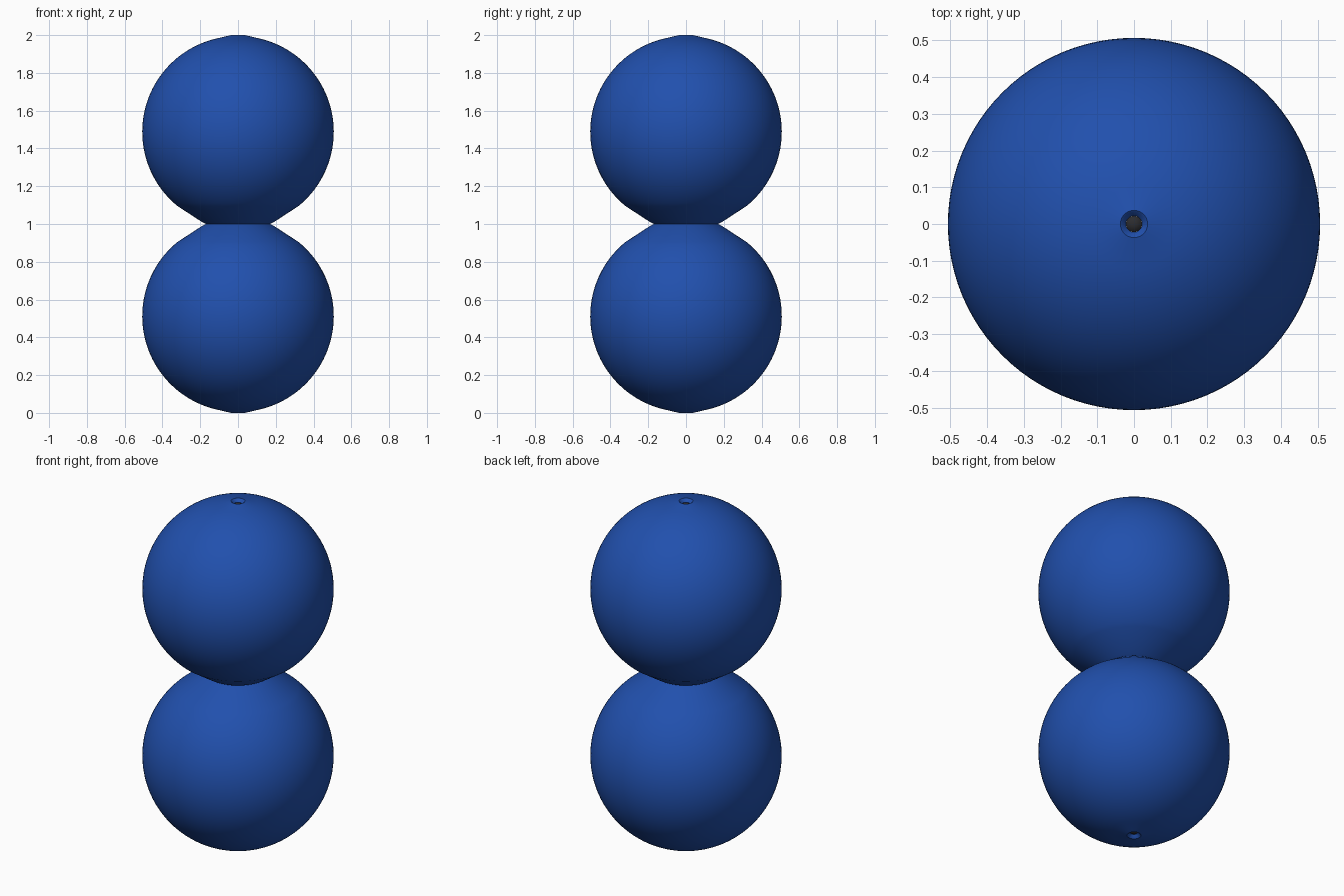
import bpy, bmesh
from math import sin, cos, asin, pi, radians

cube = bpy.data.objects.get("Cube")
if cube:
    bpy.data.objects.remove(cube, do_unlink=True)

RADIUS = 0.507
CENTRE = 0.488      # ball centre measured from the waist
WAIST = 1.0


def make_material(name, colour):
    mat = bpy.data.materials.new(name)
    mat.use_nodes = True
    mat.diffuse_color = colour
    mat.node_tree.nodes["Principled BSDF"].inputs["Base Color"].default_value = colour
    return mat


def lathe(name, profile, side, mat, steps=96):
    """Spin an (r, height) profile about z; side = 1 is up, -1 is mirrored down."""
    bm = bmesh.new()
    verts = [bm.verts.new((r, 0, WAIST + side * h)) for r, h in profile]
    edges = [bm.edges.new(pair) for pair in zip(verts, verts[1:])]
    bmesh.ops.spin(bm, geom=verts + edges, cent=(0, 0, 0), axis=(0, 0, 1),
                   angle=2 * pi, steps=steps)
    bmesh.ops.remove_doubles(bm, verts=bm.verts, dist=0.0001)
    bmesh.ops.recalc_face_normals(bm, faces=bm.faces)
    # Make sure open shells face outwards
    if sum(f.normal.dot(f.calc_center_median() - centre_of(side)) for f in bm.faces) < 0:
        bmesh.ops.reverse_faces(bm, faces=bm.faces)
    mesh = bpy.data.meshes.new(name)
    bm.to_mesh(mesh)
    bm.free()
    mesh.materials.append(mat)
    obj = bpy.data.objects.new(name, mesh)
    bpy.context.collection.objects.link(obj)
    bpy.ops.object.select_all(action="DESELECT")
    obj.select_set(True)
    bpy.context.view_layer.objects.active = obj
    bpy.ops.object.shade_smooth_by_angle(angle=radians(30))
    return obj


def centre_of(side):
    from mathutils import Vector
    return Vector((0, 0, WAIST + side * CENTRE))


blue = make_material("blue", (0.015, 0.08, 0.42, 1))
dark = make_material("dark_grey", (0.025, 0.025, 0.028, 1))

# Ball outline: waist, slight cone, round body, raised lip and funnel
start, end = asin(0.32 / RADIUS), pi - asin(0.1 / RADIUS)
rings = 48
arc = [start + (end - start) * i / rings for i in range(rings + 1)]
ball = [(0.17, 0), (0.19, 0.01)]
ball += [(RADIUS * sin(a), CENTRE - RADIUS * cos(a)) for a in arc]
ball += [(0.037, 1.0), (0.034, 0.998), (0.022, 0.982), (0.022, 0.95)]

# Domed plug seated inside the funnel
plug = [(0.022, 0.95), (0.022, 0.978), (0.016, 0.984), (0.008, 0.987), (0, 0.988)]

for label, side in (("upper", 1), ("lower", -1)):
    lathe(label + "_ball", ball, side, blue)
    lathe(label + "_plug", plug, side, dark, steps=32)
